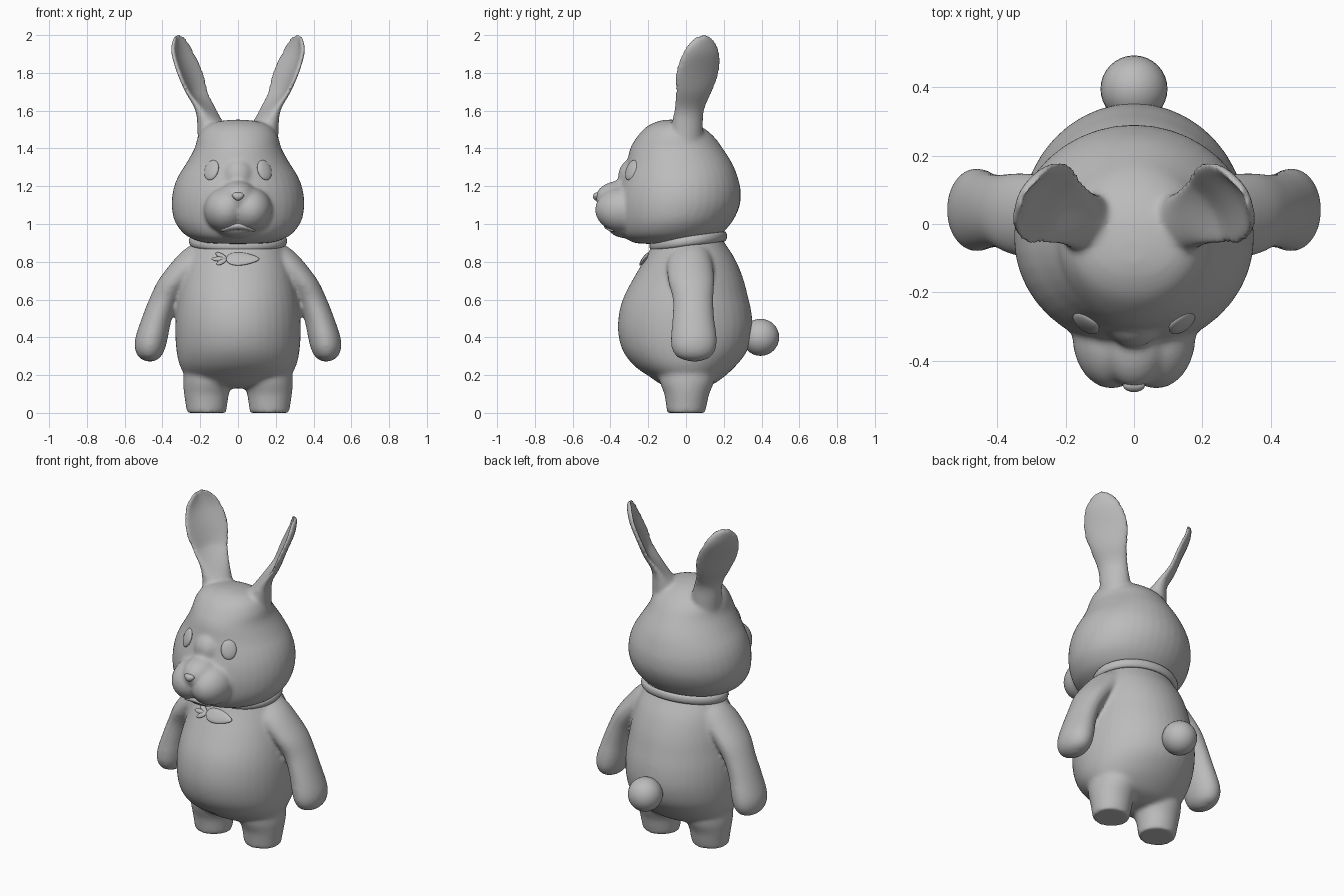
import bpy, bmesh
from math import sin, cos, pi, radians
from mathutils import Matrix, Vector

cube = bpy.data.objects.get("Cube")
if cube:
    bpy.data.objects.remove(cube, do_unlink=True)

grey = bpy.data.materials.new("clay_grey")
grey.use_nodes = True
grey.diffuse_color = (0.5, 0.5, 0.5, 1)
grey.node_tree.nodes["Principled BSDF"].inputs["Base Color"].default_value = (0.5, 0.5, 0.5, 1)

SEGMENTS = 40
STEPS = 4


def spline(rows):
    """Refine rows of numbers with a Catmull-Rom curve."""
    out = []
    for i in range(len(rows) - 1):
        quad = [rows[max(i - 1, 0)], rows[i], rows[i + 1], rows[min(i + 2, len(rows) - 1)]]
        for k in range(STEPS):
            t = k / STEPS
            out.append([0.5 * (2 * b + (c - a) * t + (2 * a - 5 * b + 4 * c - d) * t * t
                               + (3 * b - a - 3 * c + d) * t ** 3)
                        for a, b, c, d in zip(*quad)])
    return out + [list(rows[-1])]


def oval(row, t):
    """Level oval: height, centre x, half width, front y, back y."""
    z, cx, hx, front, back = row
    return cx + hx * cos(t), (front + back) / 2 + (back - front) / 2 * sin(t), z


def ear_section(row, t):
    """Crescent: height, centre x, centre y, half width, half thickness."""
    z, cx, cy, wide, thick = row
    u, v = wide * cos(t), thick * sin(t)
    if v > 0:
        hollow = min(max((z - 1.55) / 0.15, 0), 1)
        v *= 1 - 1.35 * hollow * sin(t)
    return cx + 0.5 * u - 0.87 * v, cy - 0.87 * u - 0.5 * v, z


def loft(bm, rows, section=oval, side=1):
    rings = []
    for row in spline(rows):
        pts = [section(row, 2 * pi * k / SEGMENTS) for k in range(SEGMENTS)]
        rings.append([bm.verts.new((side * x, y, z)) for x, y, z in pts])
    for low, high in zip(rings, rings[1:]):
        for k in range(SEGMENTS):
            n = (k + 1) % SEGMENTS
            bm.faces.new((low[k], low[n], high[n], high[k]))
    bm.faces.new(rings[0])
    bm.faces.new(rings[-1])


def ball(bm, centre, radii, turn=Matrix()):
    size = Matrix.Diagonal((*radii, 1))
    return bmesh.ops.create_uvsphere(bm, u_segments=32, v_segments=16, radius=1,
                                     matrix=Matrix.Translation(centre) @ turn @ size)["verts"]


def finish(name, bm, blend=0):
    """Make an object; a blend count fuses its shells into one soft skin."""
    bmesh.ops.recalc_face_normals(bm, faces=bm.faces)
    mesh = bpy.data.meshes.new(name)
    bm.to_mesh(mesh)
    bm.free()
    obj = bpy.data.objects.new(name, mesh)
    bpy.context.collection.objects.link(obj)
    if blend:
        skin = obj.modifiers.new("skin", "REMESH")
        skin.mode = "VOXEL"
        skin.voxel_size = 0.011
        soft = obj.modifiers.new("soft", "SMOOTH")
        soft.factor = 0.5
        soft.iterations = blend
        graph = bpy.context.evaluated_depsgraph_get()
        fused = bpy.data.meshes.new_from_object(obj.evaluated_get(graph))
        obj.modifiers.clear()
        obj.data = fused
    obj.data.materials.clear()
    obj.data.materials.append(grey)
    for face in obj.data.polygons:
        face.use_smooth = True
    return obj


# Body: torso, arms and legs fused
bm = bmesh.new()
torso = [(.13, .08, -.06, .07), (.15, .2, -.13, .14), (.19, .27, -.19, .2),
         (.25, .308, -.275, .265), (.33, .326, -.335, .325), (.43, .332, -.36, .352),
         (.53, .328, -.354, .347), (.62, .315, -.327, .327), (.72, .295, -.274, .3),
         (.82, .268, -.215, .257), (.9, .235, -.175, .205), (.96, .2, -.15, .17)]
loft(bm, [(z, 0, hx, f, b) for z, hx, f, b in torso])
arm = [(.272, .465, .02, .02, .07), (.295, .468, .058, -.045, .13), (.34, .466, .08, -.075, .158),
       (.4, .457, .086, -.08, .163), (.5, .43, .08, -.072, .15), (.6, .39, .081, -.07, .145),
       (.7, .33, .093, -.095, .15), (.8, .24, .108, -.1, .14), (.86, .2, .09, -.07, .12),
       (.9, .17, .06, -.04, .09)]
leg = [(0, .167, .105, -.1, .1), (.05, .167, .111, -.107, .112), (.1, .167, .119, -.115, .123),
       (.17, .16, .13, -.14, .15), (.25, .16, .12, -.14, .15)]
for side in (1, -1):
    loft(bm, arm, side=side)
    loft(bm, leg, side=side)
finish("body", bm, blend=12)

# Head: skull, ears and muzzle fused
bm = bmesh.new()
skull = [(.895, .05, -.2, .0), (.9, .17, -.27, .08), (.925, .25, -.32, .15), (.96, .298, -.345, .2),
         (1.02, .337, -.36, .25), (1.1, .351, -.365, .285), (1.18, .343, -.355, .289),
         (1.25, .318, -.335, .273), (1.32, .275, -.315, .245), (1.4, .23, -.295, .195),
         (1.46, .213, -.26, .15), (1.51, .18, -.215, .09), (1.54, .12, -.16, .02),
         (1.552, .03, -.11, -.05)]
loft(bm, [(z, 0, hx, f, b) for z, hx, f, b in skull])
ear = [(1.42, .13, .0, .09, .08), (1.5, .14, .005, .088, .07), (1.6, .165, .015, .088, .048),
       (1.7, .215, .04, .11, .04), (1.8, .25, .058, .132, .038), (1.9, .288, .077, .114, .036),
       (1.96, .302, .085, .08, .032), (1.99, .308, .087, .045, .026), (2.004, .31, .088, .012, .012)]
for side in (1, -1):
    loft(bm, ear, ear_section, side)
    ball(bm, (side * .065, -.33, 1.075), (.115, .152, .12))
ball(bm, (0, -.34, 1.14), (.1, .14, .09))
ball(bm, (0, -.27, 1.25), (.09, .09, .1))
ball(bm, (0, -.32, 1.0), (.13, .1, .075))
head = finish("head", bm, blend=8)

# Eyes: flat domes laid on the face
for side, name in ((1, "left_eye"), (-1, "right_eye")):
    hit, spot, _, _ = head.ray_cast(Vector((side * .14, -1, 1.285)), Vector((0, 1, 0)))
    if not hit:
        spot = Vector((side * .14, -.275, 1.285))
    bm = bmesh.new()
    turn = Matrix.Rotation(side * radians(36), 4, "Z") @ Matrix.Rotation(radians(-20), 4, "X")
    ball(bm, spot, (.044, .016, .056), turn)
    finish(name, bm)

# Nose: ball narrowed toward the bottom
bm = bmesh.new()
for v in ball(bm, (0, -.472, 1.145), (.04, .02, .022)):
    v.co.x *= 0.75 + (v.co.z - 1.145) * 14
finish("nose", bm)

# Lower lip
bm = bmesh.new()
for v in ball(bm, (0, -.385, .99), (.09, .05, .025)):
    v.co.z -= v.co.x ** 2 * 3
finish("lower_lip", bm)

# Tail
bm = bmesh.new()
ball(bm, (0, .395, .4), (.098, .098, .098))
finish("tail", bm)

# Collar: flat band dipping to the front
bm = bmesh.new()
rings = []
for k in range(64):
    a = 2 * pi * k / 64
    ring = []
    for j in range(12):
        b = 2 * pi * j / 12
        r = 1 + 0.07 * cos(b)
        y = .012 + .192 * r * sin(a)
        ring.append(bm.verts.new((.243 * r * cos(a), y, .908 + .13 * y + .026 * sin(b))))
    rings.append(ring)
for k in range(64):
    one, two = rings[k], rings[(k + 1) % 64]
    for j in range(12):
        n = (j + 1) % 12
        bm.faces.new((one[j], two[j], two[n], one[n]))
finish("collar", bm)

# Carrot charm: tapered root and three leaves, leaning on the chest
lean = Matrix.Translation((0, -.22, .815)) @ Matrix.Rotation(radians(-36), 4, "X")
bm = bmesh.new()
for v in ball(bm, (.025, 0, 0), (.088, .012, .04)):
    v.co.z *= 1 - (v.co.x - .025) * 4
bm.transform(lean)
finish("carrot_root", bm)
bm = bmesh.new()
for angle, length in ((35, .035), (0, .04), (-35, .032)):
    turn = Matrix.Rotation(radians(angle), 4, "Y")
    ball(bm, Vector((-.06, 0, 0)) + turn @ Vector((-length, 0, 0)), (length, .009, .014), turn)
bm.transform(lean)
finish("carrot_leaves", bm)
